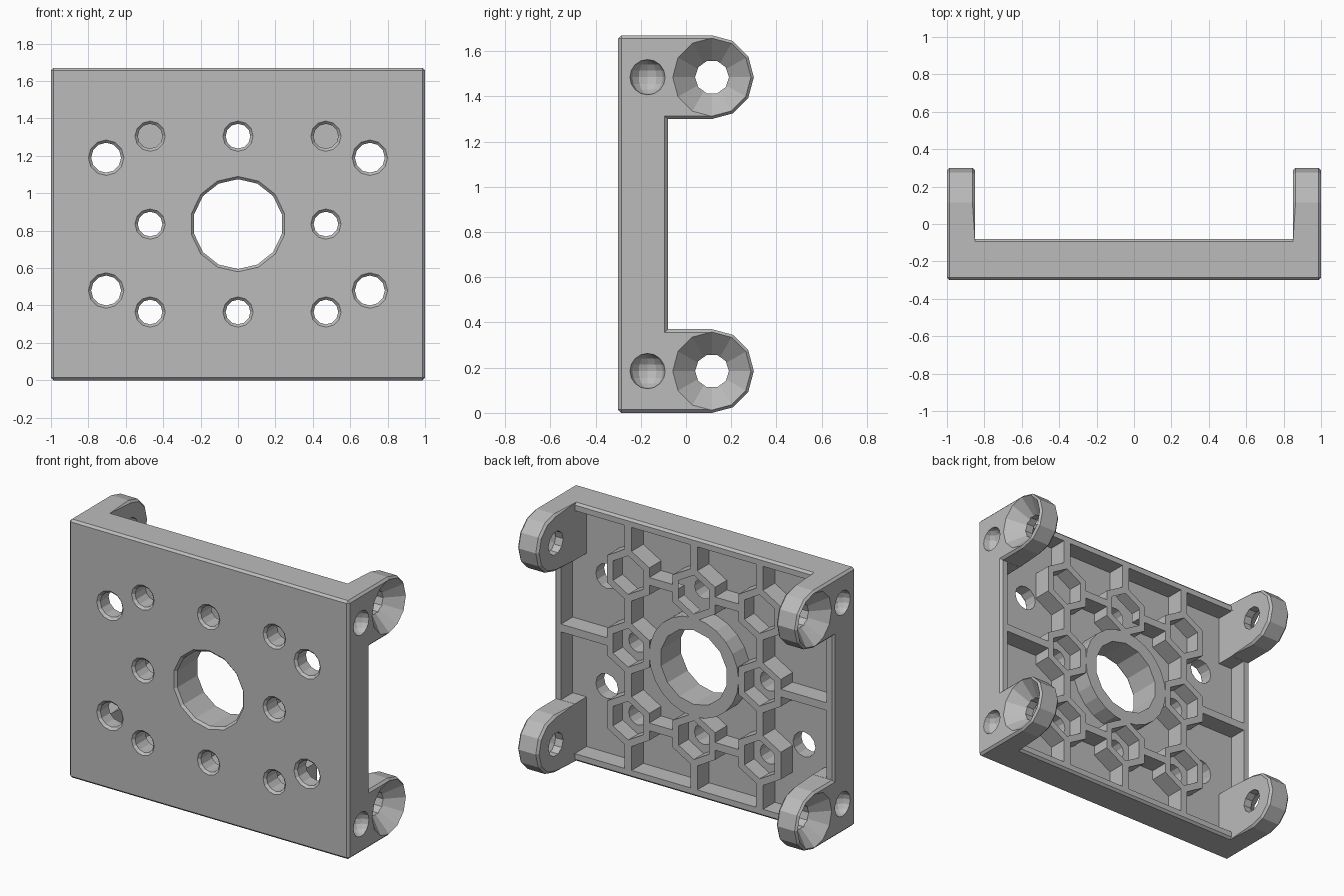
import bpy, bmesh, math
from mathutils import Matrix, Vector

cube = bpy.data.objects.get("Cube")
if cube:
    bpy.data.objects.remove(cube, do_unlink=True)

grey = bpy.data.materials.new("light_grey")
grey.use_nodes = True
colour = (0.5, 0.5, 0.5, 1)
grey.diffuse_color = colour
grey.node_tree.nodes["Principled BSDF"].inputs["Base Color"].default_value = colour

FRONT, BACK, FLOOR = -0.3, -0.08, -0.2
HEIGHT, MID = 1.67, 0.835
EAR_R, EAR_Y, EAR_IN = 0.185, 0.115, 0.85
CHAMFER, PITCH, RIB = 0.014, 0.47, 0.025


def make(name, bm):
    bmesh.ops.recalc_face_normals(bm, faces=bm.faces[:])
    mesh = bpy.data.meshes.new(name)
    bm.to_mesh(mesh)
    bm.free()
    mesh.materials.append(grey)
    ob = bpy.data.objects.new(name, mesh)
    bpy.context.collection.objects.link(ob)
    return ob


def add_box(bm, lo, hi):
    lo, hi = Vector(lo), Vector(hi)
    size = Matrix.Diagonal((*(hi - lo), 1))
    bmesh.ops.create_cube(bm, size=1, matrix=Matrix.Translation((lo + hi) / 2) @ size)


def loft(bm, rings):
    """Closed solid through rings of equal length."""
    rings = [[bm.verts.new(p) for p in ring] for ring in rings]
    for a, b in zip(rings, rings[1:]):
        for i in range(len(a)):
            j = (i + 1) % len(a)
            bm.faces.new((a[i], a[j], b[j], b[i]))
    bm.faces.new(rings[0])
    bm.faces.new(rings[-1])


def add_prism(bm, axis, centre, a, b, ra, rb, sides, turn=0):
    """Cone or cylinder along x or y, from a (radius ra) to b (radius rb)."""
    rings = []
    for pos, r in ((a, ra), (b, rb)):
        ring = []
        for i in range(sides):
            t = turn + math.tau * i / sides
            p, q = centre[0] + r * math.cos(t), centre[1] + r * math.sin(t)
            ring.append((p, pos, q) if axis == "y" else (pos, p, q))
        rings.append(ring)
    loft(bm, rings)


def cut(ob, tool):
    """Subtract the tool object and remove it."""
    mod = ob.modifiers.new("cut", "BOOLEAN")
    mod.operation, mod.solver, mod.object = "DIFFERENCE", "EXACT", tool
    mod.use_self = True
    deps = bpy.context.evaluated_depsgraph_get()
    mesh = bpy.data.meshes.new_from_object(ob.evaluated_get(deps))
    ob.modifiers.clear()
    ob.data = mesh
    bpy.data.objects.remove(tool, do_unlink=True)


def section(x, edge=0, ear=0, flat=False):
    """Side profile at x: edge and ear insets; flat leaves out the ears."""
    r = EAR_R - ear
    half = [(FRONT + edge, CHAMFER), (FRONT + CHAMFER, edge), (BACK - CHAMFER, edge)]
    for d in range(-90, 91, 30):
        a = math.radians(d)
        half.append((BACK if flat else EAR_Y + r * math.cos(a), EAR_R + r * math.sin(a)))
    half.append((BACK - edge, 2 * EAR_R - edge))
    full = half + [(y, HEIGHT - z) for y, z in reversed(half)]
    return [(x, y, z) for y, z in full]


# Bracket body: chamfered plate with four rounded ears, lofted across the width
C = CHAMFER
steps = [(1, C, C, False), (1 - C, 0, 0, False), (EAR_IN + C, 0, 0, False),
         (EAR_IN, 0, C, False), (EAR_IN, 0, C, True)]
rings = [section(-x, *rest) for x, *rest in steps]
rings += [section(x, *rest) for x, *rest in reversed(steps)]
bm = bmesh.new()
loft(bm, rings)
bmesh.ops.remove_doubles(bm, verts=bm.verts[:], dist=0.00001)
bmesh.ops.triangulate(bm, faces=bm.faces[:])
body = make("mounting_bracket", bm)

# Back pocket, leaving the rim, ear roots, ribs, nut bosses and centre ring
bm = bmesh.new()
add_box(bm, (-0.95, FLOOR, 0.05), (0.95, BACK + 0.02, HEIGHT - 0.05))
pocket = make("pocket_cutter", bm)
bolts = [(i * PITCH, MID + j * PITCH) for i in (-1, 0, 1) for j in (-1, 0, 1) if i or j]
bm = bmesh.new()
for s in (-1, 1):
    x0, x1 = sorted((s * (EAR_IN + 0.001), s * 1.2))
    add_box(bm, (x0, -1, -1), (x1, 1, 2 * EAR_R + 0.001))
    add_box(bm, (x0, -1, HEIGHT - 2 * EAR_R - 0.001), (x1, 1, 3))
for k in (-1, 0, 1):
    add_box(bm, (k * PITCH - RIB, -1, -1), (k * PITCH + RIB, 1, 3))
    reach = PITCH if k else 2
    z = MID + k * PITCH
    add_box(bm, (-reach, -1.1, z - RIB), (reach, 1.1, z + RIB))
for c in bolts:
    add_prism(bm, "y", c, -1.2, 1.2, 0.175, 0.175, 6, math.pi / 2)
add_prism(bm, "y", (0, MID), -1.3, 1.3, 0.32, 0.32, 24)
cut(pocket, make("rib_pattern", bm))
cut(body, pocket)

# Through holes with chamfered front rims
corners = [(x, MID + z) for x in (-0.705, 0.705) for z in (-0.355, 0.355)]
holes = [(c, 0.066, 12) for c in bolts] + [(c, 0.08, 12) for c in corners] + [((0, MID), 0.24, 14)]
bm = bmesh.new()
for c, r, n in holes:
    add_prism(bm, "y", c, -0.5, 0.2, r, r, n, math.pi / 2)
cut(body, make("through_holes", bm))
bm = bmesh.new()
for c, r, n in holes:
    add_prism(bm, "y", c, FRONT - 0.01, FRONT + 0.04, r + 0.025, r - 0.025, n, math.pi / 2)
cut(body, make("hole_chamfers", bm))

# Hexagonal nut pockets
bm = bmesh.new()
for c in bolts:
    add_prism(bm, "y", c, -0.18, 0, 0.125, 0.125, 6, math.pi / 2)
cut(body, make("nut_pockets", bm))

# Countersunk ear holes and round side dimples
bm = bmesh.new()
ears = [(s, z) for s in (-1, 1) for z in (EAR_R, HEIGHT - EAR_R)]
for s, z in ears:
    add_prism(bm, "x", (EAR_Y, z), s * 0.7, s * 1.1, 0.075, 0.075, 10)
cut(body, make("ear_holes", bm))
bm = bmesh.new()
for s, z in ears:
    add_prism(bm, "x", (EAR_Y, z), s * 0.9, s * 1.01, 0.07, 0.184, 12)
    bmesh.ops.create_uvsphere(bm, u_segments=12, v_segments=8, radius=0.078,
                              matrix=Matrix.Translation((s, -0.17, z)))
cut(body, make("countersinks_and_dimples", bm))
